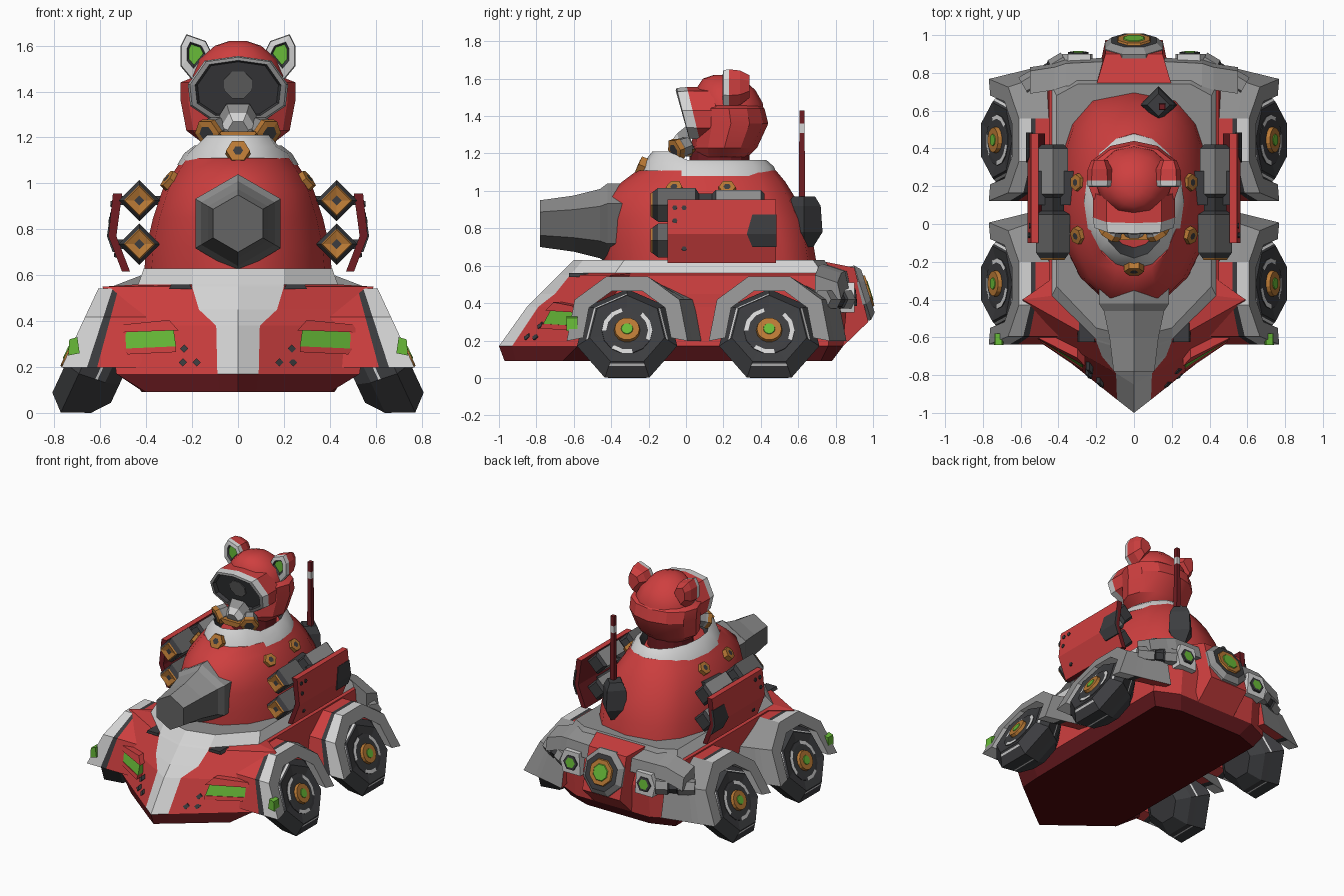
import bpy, bmesh, math
from mathutils import Vector

if "Cube" in bpy.data.objects:
    bpy.data.objects.remove(bpy.data.objects["Cube"])

COLORS = {
    "red": (0.62, 0.05, 0.05), "maroon": (0.16, 0.012, 0.016),
    "deep_maroon": (0.08, 0.002, 0.003),
    "light_grey": (0.66, 0.66, 0.66), "mid_grey": (0.28, 0.28, 0.28),
    "steel": (0.13, 0.13, 0.13), "dark_grey": (0.045, 0.046, 0.05),
    "orange": (0.48, 0.19, 0.035), "green": (0.14, 0.5, 0.04),
}
MATS = {}
for key, c in COLORS.items():
    MATS[key] = bpy.data.materials.new(key)
    MATS[key].diffuse_color = (*c, 1)


def loft(name, rings, bands="red", caps=None, rule=None, mirror=False, smooth=0):
    """Skin closed rings; bands colours each strip, caps the ends, rule overrides."""
    n = len(rings[0])
    if isinstance(bands, str):
        bands = [bands] * (len(rings) - 1)
    caps = caps or (bands[0], bands[-1])
    keys = list(COLORS)
    bm = bmesh.new()
    vs = [[bm.verts.new(p) for p in r] for r in rings]
    for k in range(len(rings) - 1):
        for i in range(n):
            j = (i + 1) % n
            f = bm.faces.new((vs[k][i], vs[k][j], vs[k + 1][j], vs[k + 1][i]))
            f.material_index = keys.index(bands[k])
    bm.faces.new(vs[0][::-1]).material_index = keys.index(caps[0])
    bm.faces.new(vs[-1]).material_index = keys.index(caps[1])
    bmesh.ops.recalc_face_normals(bm, faces=bm.faces)
    if rule:
        for f in bm.faces:
            color = rule(f.calc_center_median(), f.normal)
            if color:
                f.material_index = keys.index(color)
    me = bpy.data.meshes.new(name)
    bm.to_mesh(me)
    bm.free()
    for key in keys:
        me.materials.append(MATS[key])
    ob = bpy.data.objects.new(name, me)
    bpy.context.collection.objects.link(ob)
    if mirror:
        ob.modifiers.new("mirror", "MIRROR")
    if smooth:
        bpy.ops.object.select_all(action="DESELECT")
        ob.select_set(True)
        bpy.context.view_layer.objects.active = ob
        bpy.ops.object.shade_smooth_by_angle(angle=math.radians(smooth))
    return ob


def lathe(name, origin, axis, profile, n, bands, flat=True, **kw):
    """Turned part: profile is (distance along axis, radius)."""
    q = Vector(axis).to_track_quat("Z", "Y")
    o = Vector(origin)
    start = -math.pi / 2 + (math.pi / n if flat else 0)
    angs = [start + 2 * math.pi * i / n for i in range(n)]
    rings = [[o + q @ Vector((r * math.cos(a), r * math.sin(a), w)) for a in angs]
             for w, r in profile]
    return loft(name, rings, bands, **kw)


def oval(z, rx, y0, y1, n=16, lift=0, square=1.0):
    """Horizontal oval; square below 1 fills out the rear half."""
    pts = []
    for i in range(n):
        a = 2 * math.pi * i / n
        y = (y0 + y1) / 2 + (y1 - y0) / 2 * math.sin(a)
        c = math.cos(a)
        if math.sin(a) > 0:
            c = math.copysign(abs(c) ** square, c)
        pts.append((rx * c, y, z + (lift if y < -0.08 else 0)))
    return pts


def along_y(poly, ys):
    return [[(x, y, z) for x, z in poly] for y in ys]


# Hull: stacked outlines, half given and mirrored
HULL = [
    (0.09, [(0, -.97), (.08, -.91), (.40, -.66), (.41, -.5), (.42, .72), (.25, .78), (0, .78)]),
    (0.17, [(0, -1), (.09, -.93), (.53, -.58), (.47, -.48), (.47, .76), (.3, .84), (0, .84)]),
    (0.38, [(0, -.85), (.095, -.79), (.56, -.53), (.46, -.42), (.46, .78), (.3, .86), (0, .86)]),
    (0.45, [(0, -.78), (.17, -.70), (.57, -.48), (.46, -.38), (.46, .78), (.3, .84), (0, .84)]),
    (0.55, [(0, -.68), (.2, -.62), (.59, -.40), (.45, -.30), (.45, .75), (.3, .80), (0, .80)]),
    (0.56, [(0, -.67), (.2, -.61), (.435, -.38), (.435, -.29), (.435, .73), (.3, .79), (0, .79)]),
    (0.63, [(0, -.60), (.2, -.55), (.41, -.33), (.41, -.25), (.41, .68), (.3, .74), (0, .74)]),
]


def hull_color(c, nrm):
    if c.z < 0.1:
        return "deep_maroon"
    if c.z < 0.16:
        return "maroon"
    if c.z > 0.62 or (c.z > .565 and c.y > .7):
        return "mid_grey"
    if c.z > 0.565 or (abs(c.x) < 0.125 and c.y < 0):
        return "light_grey"
    return "red"


loft("hull", [[(x, y, z) for x, y in h] + [(-x, y, z) for x, y in h[-2:0:-1]]
              for z, h in HULL], rule=hull_color)
loft("hood_slot", along_y([(.20, .54), (.30, .54), (.29, .56), (.21, .56)], (-.625, -.5)),
     "dark_grey", mirror=True)


def nose_y(x, z):
    t = (z - 0.17) / 0.21
    a = Vector((.09, -.93)).lerp(Vector((.095, -.79)), t)
    b = Vector((.53, -.58)).lerp(Vector((.56, -.53)), t)
    return a.y + (b.y - a.y) * (x - a.x) / (b.x - a.x)


def nose_plate(name, quad, depth, color):
    loft(name, [[(x, nose_y(x, z) - d, z) for x, z in quad] for d in (-.06, depth)],
         color, mirror=True)


# Headlamps, brows and rivets on the nose
nose_plate("headlamp", [(.27, .29), (.50, .28), (.52, .35), (.28, .36)], .03, "green")
nose_plate("lamp_brow", [(.26, .36), (.53, .35), (.50, .385), (.30, .405)], .045, "red")
nose_plate("lamp_sill", [(.27, .265), (.48, .255), (.50, .28), (.27, .29)], .035, "red")
for x, z in ((.18, .22), (.24, .22), (.235, .28)):
    nose_plate("nose_rivet", [(x - .018, z), (x, z - .018), (x + .018, z), (x, z + .018)],
               .022, "dark_grey")

# Cambered wheels with arched fenders
TILT = math.radians(25)
AXIS = Vector((math.cos(TILT), 0, math.sin(TILT)))
for label, cy in (("front", -.315), ("rear", .445)):
    hub = Vector((.74, cy, .26))
    q = AXIS.to_track_quat("Z", "Y")

    def dashes(c, n):
        """Break the pale rings into dashes."""
        d = q.inverted() @ (c - hub)
        if math.sin(3 * math.atan2(d.y, d.x) + .6) < -.2 and d.xy.length > .1:
            return "dark_grey"

    lathe(label + "_wheel", hub, AXIS,
          [(-.26, .13), (-.20, .215), (-.165, .232), (-.155, .237), (-.08, .275),
           (-.03, .225), (-.02, .215), (-.01, .205), (-.02, .14)],
          7, ["dark_grey", "dark_grey", "light_grey", "dark_grey", "dark_grey",
              "light_grey", "dark_grey", "dark_grey"],
          caps=("dark_grey", "dark_grey"), mirror=True, rule=dashes)
    lathe(label + "_hub", hub, AXIS,
          [(-.05, .14), (-.015, .135), (-.013, .112), (-.013, .07), (.008, .066),
           (.008, .032), (.012, .03)], 14,
          ["dark_grey", "light_grey", "dark_grey", "orange", "orange", "green"],
          caps=("dark_grey", "green"), mirror=True, rule=dashes)
    arch = []
    degs = (-12, 32, 70, 110, 148, 192)
    for r, ds in ((.33, degs), (.24, degs[::-1])):
        arch += [hub + q @ Vector((r * math.cos(math.radians(d)),
                                   r * math.sin(math.radians(d)), 0)) for d in ds]
    # Sections step straight inward from the arch lip to the hull, flaring to the rear
    rings = []
    for t in (0, .3, .42, 1):
        rings.append([Vector((p.x + (.40 - p.x) * t,
                              p.y + (.09 * t if p.y > cy + .2 else 0), p.z)) for p in arch])
    loft(label + "_fender", rings, ["light_grey", "dark_grey", "red"],
         caps=("mid_grey", "red"), mirror=True,
         rule=lambda c, n: "mid_grey" if n.y > .4 and c.y > cy + .1 else None)
loft("fender_marker", along_y([(.69, .26), (.74, .25), (.735, .32), (.70, .33)], (-.64, -.58)),
     "green", mirror=True)

# Tail block, lamps and pipes
TAIL = [(.70, .63), (.90, .59), (.975, .30), (.83, .16), (.70, .16)]
loft("tail_block", [[(x * (1 if y < .8 else .72), y, z) for y, z in TAIL] for x in (-.21, .21)],
     "red")
lathe("tail_lamp", (0, .925, .45), (0, .95, .3),
      [(-.10, .165), (.02, .165), (.05, .13), (.05, .095), (.06, .09), (.06, .06), (.064, .055)],
      8, ["mid_grey", "mid_grey", "dark_grey", "orange", "orange", "green"],
      caps=("mid_grey", "green"))
loft("tail_lamp_box", along_y([(.22, .35), (.36, .35), (.38, .43), (.35, .51), (.23, .51)],
                              (.78, .90)), "light_grey", mirror=True)
lathe("side_tail_lamp", (.295, .89, .43), (0, 1, .1),
      [(0, .055), (.02, .055), (.022, .038)], 6, ["dark_grey", "dark_grey"],
      caps=("dark_grey", "green"), mirror=True)
lathe("tail_pipe", (.36, .86, .42), (.22, -.13, 0),
      [(0, .055), (.08, .055), (.09, .045), (.14, .045), (.15, .055), (.26, .055)], 6,
      ["mid_grey", "dark_grey", "dark_grey", "dark_grey", "mid_grey"], mirror=True)
loft("rear_shelf", [[(x, y + d, z + h) for y, z in ((0, .48), (.14, .48), (.12, .57), (0, .61))]
                    for x, d, h in ((.15, .74, 0), (.36, .73, 0), (.42, .71, -.01),
                                    (.55, .69, -.06))],
     "mid_grey", mirror=True)

# Domed turret and collar
loft("turret", [oval(.60, .41, -.44, .70, square=.65), oval(.72, .40, -.45, .68, square=.65),
                oval(.85, .37, -.45, .64, square=.65), oval(.97, .33, -.43, .58, square=.7),
                oval(1.05, .28, -.34, .53, square=.8), oval(1.11, .24, -.26, .48)],
     "red", smooth=40)
loft("collar", [oval(1.08, .265, -.25, .49), oval(1.13, .235, -.22, .47, lift=.03),
                oval(1.165, .19, -.18, .43, lift=.045), oval(1.10, .16, -.12, .38)],
     ["light_grey", "light_grey", "dark_grey"], smooth=30)
loft("neck", [oval(1.08, .15, .02, .34), oval(1.24, .15, .02, .34)], "maroon")
lathe("collar_bolt", (0, -.235, 1.135), (0, -1, .45), [(-.04, .055), (.02, .052), (.022, .022)],
      6, ["orange", "orange"], caps=("orange", "dark_grey"))
for y in (-.06, .22):
    lathe("turret_bolt", (.295, y, 1.01), (1, -.3 if y < 0 else 0, .8),
          [(-.03, .05), (.02, .045), (.022, .02)], 6, "orange",
          caps=("orange", "dark_grey"), mirror=True)

# Cannon: darker flanks, paler top
lathe("cannon", (0, -.25, .825), (0, -1, 0),
      [(0, .215), (.17, .215), (.21, .185), (.35, .15), (.53, .125)], 6,
      "steel", flat=False, rule=lambda c, n: "mid_grey" if n.z > .3 else None)

# Side launch tubes, mounts and armour plates
for z in (.925, .735):
    lathe("launch_tube", (.43, .42, z), (0, -1, 0),
          [(0, .06), (.02, .08), (.26, .08), (.28, .06), (.35, .06), (.37, .09), (.57, .09),
           (.60, .068), (.61, .062), (.60, .022)], 4,
          ["dark_grey", "mid_grey", "dark_grey", "dark_grey", "dark_grey", "steel",
           "dark_grey", "orange", "orange"],
          caps=("dark_grey", "dark_grey"), flat=False, mirror=True)
    loft("tube_mount", along_y([(.30, z - .02), (.53, z - .02), (.53, z + .02), (.30, z + .02)],
                               (.10, .28)), "dark_grey", mirror=True)
loft("armour_plate", along_y([(.545, .955), (.565, .77), (.505, .615), (.47, .615), (.53, .77),
                              (.505, .955)], (-.10, .48)),
     rule=lambda c, n: "red" if n.x > .3 or n.z > .7 else "maroon", mirror=True)
PATCH = [(.556, .875), (.571, .77), (.546, .70), (.536, .70), (.558, .77), (.543, .875)]
loft("plate_patch", [[(x, y if z > .69 and z != .77 else y - .03 * (y < .4), z)
                      for x, z in PATCH] for y in (.355, .485)], "dark_grey", mirror=True)
for y, z in ((-.06, .91), (-.01, .91), (-.06, .84), (-.01, .69)):
    x = .565 - (z - .77) * .108 if z > .77 else .565 - (.77 - z) * .39
    lathe("plate_rivet", (x, y, z), (1, 0, .1), [(-.01, .014), (.006, .014)], 6,
          "dark_grey", mirror=True)

# Antenna
lathe("antenna_mount", (.13, .63, .70), (0, 0, 1),
      [(0, .05), (.08, .10), (.22, .09), (.27, .06)], 4, "dark_grey", flat=False)
lathe("antenna", (.15, .62, .95), (0, 0, 1),
      [(0, .024), (.36, .02), (.41, .02), (.48, .02)], 4, ["maroon", "light_grey", "maroon"])

# Helmet: jaw guard and dome
loft("jaw_guard", [oval(1.18, .16, .05, .33, 12), oval(1.23, .225, .03, .38, 12),
                   oval(1.36, .25, .04, .44, 12), oval(1.44, .25, .04, .42, 12),
                   oval(1.46, .20, .06, .40, 12)], "red", smooth=25)
loft("helmet_dome", [oval(1.40, .21, .05, .42, 12), oval(1.47, .205, .05, .41, 12),
                     oval(1.54, .17, .05, .37, 12), oval(1.60, .10, .09, .30, 12),
                     oval(1.62, .04, .15, .24, 12)], "red", smooth=40)

# Visor: pale rim around a recessed dark face
FACE = [(-.11, 1.28), (-.20, 1.34), (-.21, 1.43), (-.14, 1.53), (0, 1.55),
        (.14, 1.53), (.21, 1.43), (.20, 1.34), (.11, 1.28)]


def face_ring(s, dy):
    return [(x * s, dy + (1.53 - z) * .25, 1.42 + (z - 1.42) * s) for x, z in FACE]


loft("visor", [face_ring(1.03, .14), face_ring(1.04, .01), face_ring(1.0, -.045),
               face_ring(.89, -.05), face_ring(.84, -.025)],
     ["red", "light_grey", "mid_grey", "dark_grey"], caps=("red", "dark_grey"))
lathe("visor_lens", (0, .0, 1.43), (0, -1, -.25), [(-.02, .07), (.006, .065)], 8, "steel")

# Breathing mask
lathe("mask_snout", (0, .03, 1.265), (0, -1, -.35),
      [(0, .10), (.06, .075), (.10, .045)], 6, ["mid_grey", "light_grey"],
      caps=("mid_grey", "mid_grey"))
lathe("mask_filter", (.09, .01, 1.245), (.5, -.8, -.3),
      [(0, .05), (.05, .055), (.06, .062), (.09, .062), (.095, .035)], 6,
      ["mid_grey", "mid_grey", "orange", "orange"], caps=("mid_grey", "dark_grey"), mirror=True)
loft("mask_chin", along_y([(-.05, 1.19), (.05, 1.19), (.09, 1.225), (-.09, 1.225)], (-.085, .06)),
     "orange")

# Ears
EAR = [(.11, 1.56), (.14, 1.62), (.225, 1.65), (.25, 1.60), (.25, 1.51), (.20, 1.45)]
loft("ear", [[(.185 + (x - .185) * s, y, 1.57 + (z - 1.57) * s) for x, z in EAR]
             for s, y in ((.6, .34), (.92, .29), (1, .23), (.95, .20), (.58, .195), (.45, .205))],
     ["red", "red", "light_grey", "light_grey", "dark_grey"], caps=("red", "green"), mirror=True)

for m in bpy.data.materials:
    if m.users and not m.is_grease_pencil:
        m.use_nodes = True
        m.node_tree.nodes["Principled BSDF"].inputs["Base Color"].default_value = m.diffuse_color
